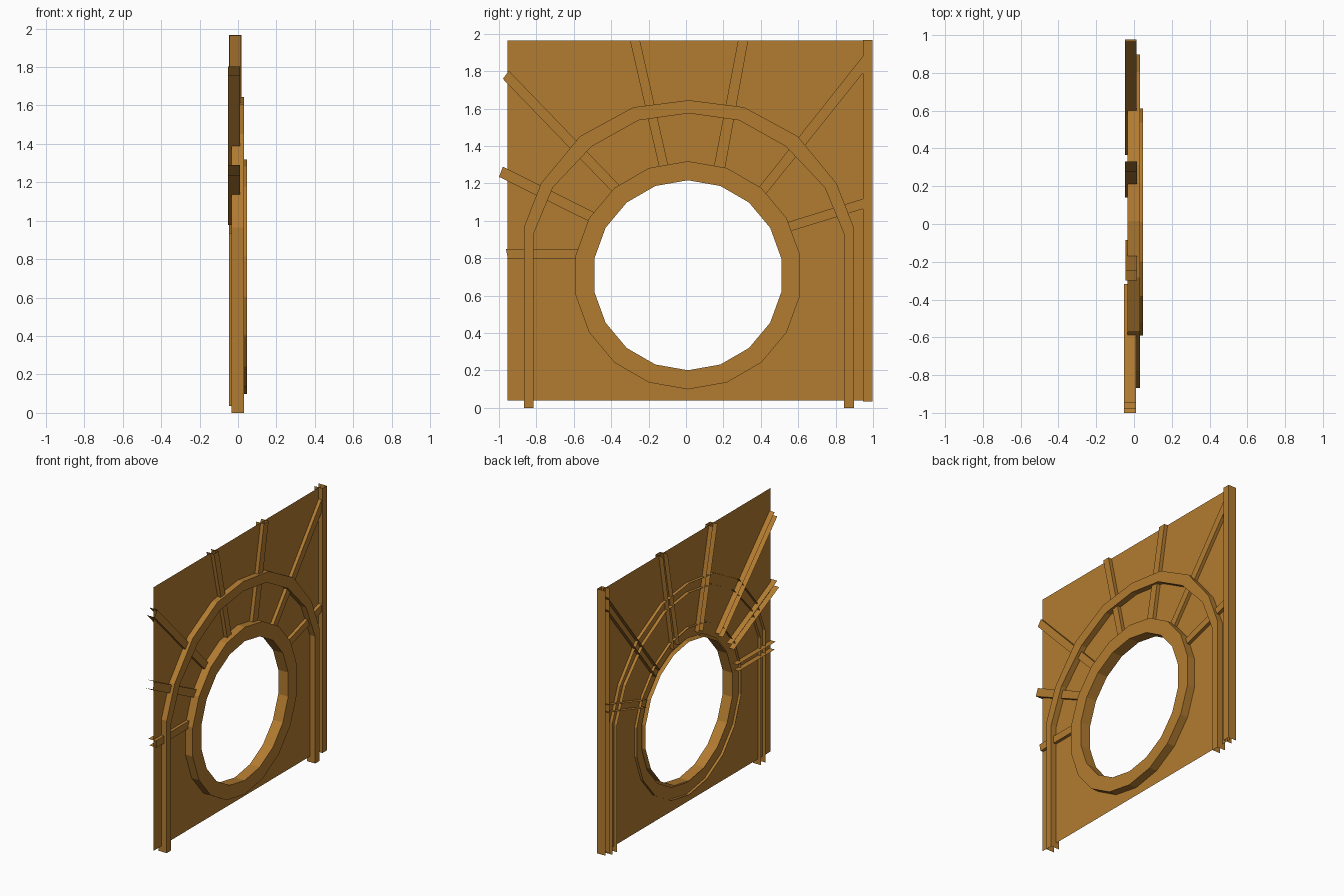
import bpy, bmesh, math

if "Cube" in bpy.data.objects:
    bpy.data.objects.remove(bpy.data.objects["Cube"])

mat = bpy.data.materials.new("ochre")
mat.diffuse_color = (0.45, 0.2, 0.03, 1)
mat.use_nodes = True
mat.node_tree.nodes["Principled BSDF"].inputs["Base Color"].default_value = mat.diffuse_color


def finish(name, bm):
    mesh = bpy.data.meshes.new(name)
    bm.to_mesh(mesh)
    bm.free()
    mesh.materials.append(mat)
    obj = bpy.data.objects.new(name, mesh)
    bpy.context.collection.objects.link(obj)
    return obj


def channel(name, a, b, back, front, closed=False):
    """U-shaped trim, open at the back, running between (y, z) edge lines a and b."""
    bm = bmesh.new()
    rows = [[bm.verts.new((x, y, z)) for y, z in line]
            for line, x in ((a, back), (a, front), (b, front), (b, back))]
    n = len(a)
    for r0, r1 in zip(rows, rows[1:]):
        for i in range(n if closed else n - 1):
            j = (i + 1) % n
            bm.faces.new((r0[i], r0[j], r1[j], r1[i]))
    # front faces must look towards +x
    bm.normal_update()
    if sum(f.normal.x for f in bm.faces) < 0:
        bmesh.ops.reverse_faces(bm, faces=bm.faces[:])
    return finish(name, bm)


def circle(radius, sides=18, cy=0.01, cz=0.709):
    return [(cy + radius * math.sin(i * math.tau / sides),
             cz + radius * math.cos(i * math.tau / sides)) for i in range(sides)]


# thin wall panel with round opening
bm = bmesh.new()
border = [(-0.955, 0.04), (0.97, 0.04), (0.97, 1.964), (-0.955, 1.964)]
for loop in (border, circle(0.525)):
    vs = [bm.verts.new((-0.012, y, z)) for y, z in loop]
    for i, v in enumerate(vs):
        bm.edges.new((v, vs[(i + 1) % len(vs)]))
bmesh.ops.triangle_fill(bm, edges=bm.edges[:], use_beauty=True, normal=(1, 0, 0))
bm.normal_update()
for f in bm.faces:
    if f.normal.x < 0:
        f.normal_flip()
finish("wall_panel", bm)

# round window frame
channel("round_frame", circle(0.61), circle(0.508), -0.032, 0.048, True)


# arch moulding, mirrored from one half
def mirrored(half, cy=0.015):
    return [(cy - y, z) for y, z in reversed(half)] + [(cy + y, z) for y, z in half[1:]]


outer = [(0, 1.645), (0.297, 1.607), (0.582, 1.452), (0.79, 1.2), (0.882, 0.965), (0.882, 0)]
inner = [(0, 1.575), (0.27, 1.537), (0.52, 1.397), (0.727, 1.178), (0.831, 0.927), (0.831, 0)]
channel("arch_moulding", mirrored(outer), mirrored(inner), -0.035, 0.031)

# corner post
channel("side_post", [(0.947, 0.035), (0.947, 1.967)], [(0.997, 0.035), (0.997, 1.967)],
        -0.047, 0.019)

# radiating battens: outer pair, inner pair, back x, front x, outward extension
battens = [
    ((0.278, 1.963), (0.332, 1.963), (0.150, 1.294), (0.209, 1.283), -0.047, 0.015, 0),
    ((-0.299, 1.963), (-0.246, 1.963), (-0.144, 1.289), (-0.096, 1.299), -0.045, 0.015, 0),
    ((-0.979, 1.759), (-0.947, 1.802), (-0.390, 1.150), (-0.353, 1.187), -0.052, 0.010, 0),
    ((-1.0, 1.235), (-0.979, 1.289), (-0.524, 1.0), (-0.497, 1.048), -0.052, 0.010, 0),
    ((-0.952, 0.797), (-0.963, 0.850), (-0.588, 0.797), (-0.572, 0.850), -0.050, 0.010, 0),
    ((0.947, 1.791), (0.947, 1.882), (0.433, 1.150), (0.396, 1.187), -0.047, 0.012, 0.03),
    ((0.947, 1.064), (0.947, 1.118), (0.567, 0.947), (0.551, 0.995), -0.047, 0.012, 0.03),
]


def extend(p, q, amount):
    """Move q further away from p."""
    d = math.dist(p, q)
    return tuple(v + (v - u) / d * amount for u, v in zip(p, q))


for k, (oa, ob, ia, ib, back, front, grow) in enumerate(battens, 1):
    a = [extend(ia, oa, grow), extend(oa, ia, 0.05)]
    b = [extend(ib, ob, grow), extend(ob, ib, 0.05)]
    channel(f"batten_{k}", a, b, back, front)
